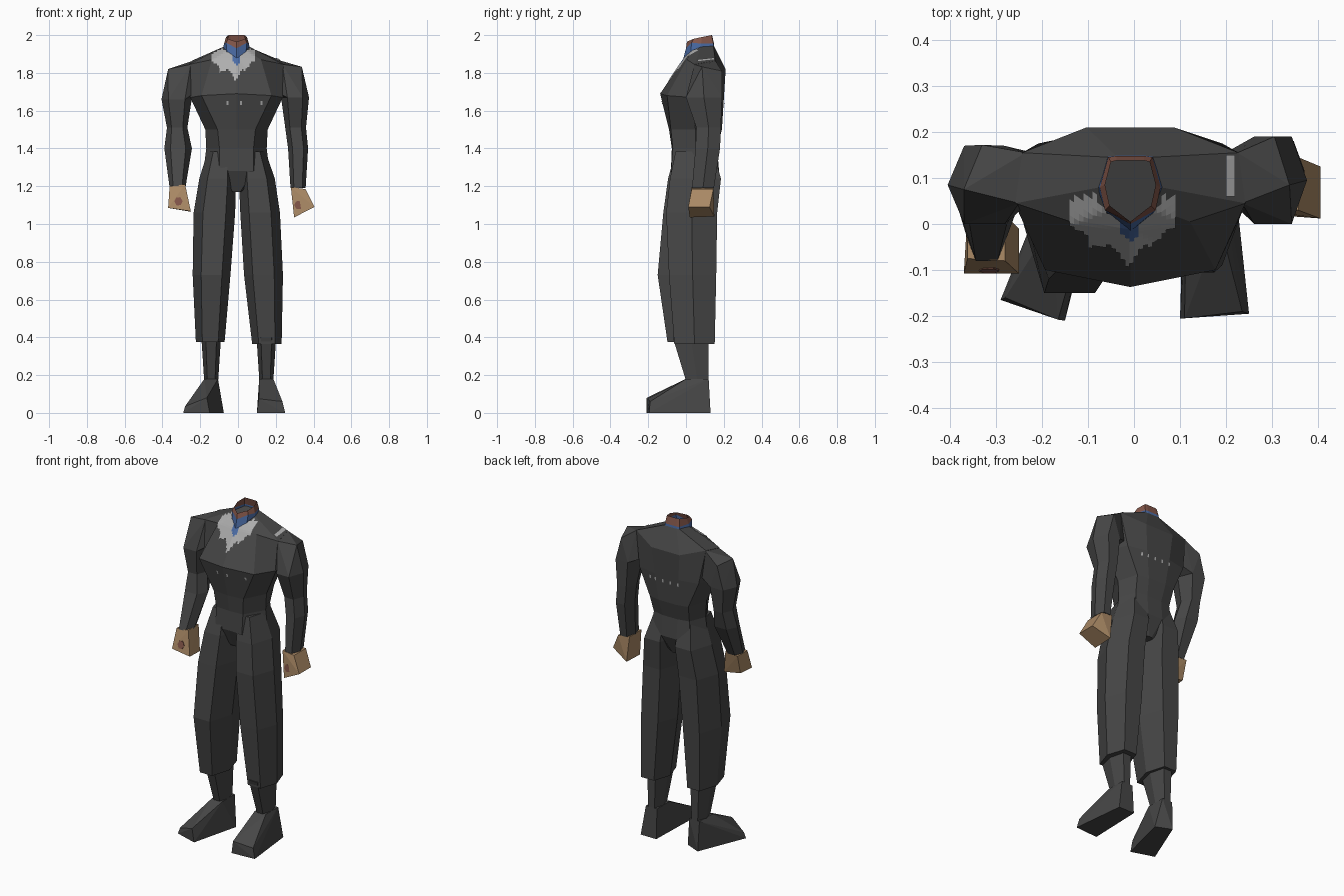
import bpy, bmesh
from mathutils import Vector
from mathutils.bvhtree import BVHTree

if "Cube" in bpy.data.objects:
    bpy.data.objects.remove(bpy.data.objects["Cube"])


def material(name, rgb):
    m = bpy.data.materials.new(name)
    m.diffuse_color = (*rgb, 1)
    m.use_nodes = True
    m.node_tree.nodes["Principled BSDF"].inputs["Base Color"].default_value = m.diffuse_color
    return m


CLOTH = material("charcoal cloth", (0.062, 0.062, 0.062))
SHIRT = material("light grey", (0.42, 0.42, 0.42))
BLUE = material("collar blue", (0.07, 0.15, 0.38))
HAND = material("tan skin", (0.40, 0.25, 0.13))
NECK = material("brown skin", (0.22, 0.09, 0.065))


def make(name, bm, *mats):
    me = bpy.data.meshes.new(name)
    bm.to_mesh(me)
    bm.free()
    for m in mats:
        me.materials.append(m)
    ob = bpy.data.objects.new(name, me)
    bpy.context.collection.objects.link(ob)
    return ob


def loft(name, rings, *mats, cap=True):
    """Skin a list of equal-length rings; band i gets material i if several are given."""
    bm = bmesh.new()
    vs = [[bm.verts.new(p) for p in r] for r in rings]
    n = len(vs[0])
    for i in range(len(vs) - 1):
        for j in range(n):
            k = (j + 1) % n
            f = bm.faces.new((vs[i][j], vs[i][k], vs[i + 1][k], vs[i + 1][j]))
            f.material_index = min(i, len(mats) - 1)
    if cap:
        bm.faces.new(vs[0][::-1])
        bm.faces.new(vs[-1])
    bmesh.ops.recalc_face_normals(bm, faces=bm.faces)
    return make(name, bm, *mats)


def hull(name, points, mat):
    bm = bmesh.new()
    for p in points:
        bm.verts.new(p)
    res = bmesh.ops.convex_hull(bm, input=bm.verts)
    inner = [v for v in res["geom_interior"] if isinstance(v, bmesh.types.BMVert)]
    bmesh.ops.delete(bm, geom=inner, context='VERTS')
    return make(name, bm, mat)


def hexring(cx, cy, z, rx, ry):
    shape = [(1, 0), (.55, 1), (-.55, 1), (-1, 0), (-.55, -1), (.55, -1)]
    return [(cx + a * rx, cy + b * ry, z) for a, b in shape]


def mirrored(half, dx=-0.008):
    """First point lies on the centre line, the rest are mirrored in x."""
    return ([(x + dx, y, z) for x, y, z in half] +
            [(-x + dx, y, z) for x, y, z in half[:0:-1]])


def level(z, *pts):
    return mirrored([(x, y, z) for x, y in pts])


# Torso, from crotch to neck base
torso = loft("torso", [
    level(1.17, (0, -.03), (.02, -.03), (.03, .05), (.025, .12), (.01, .13)),
    level(1.28, (0, -.075), (.09, -.08), (.175, .05), (.13, .16), (.05, .175)),
    level(1.40, (0, -.075), (.09, -.07), (.16, .05), (.12, .15), (.05, .165)),
    level(1.50, (0, -.09), (.10, -.08), (.165, .05), (.13, .175), (.06, .19)),
    mirrored([(0, -.137, 1.69), (.185, -.10, 1.68), (.245, .03, 1.67),
              (.20, .175, 1.66), (.08, .20, 1.66)]),
    mirrored([(0, -.008, 1.88), (.13, .005, 1.87), (.25, .045, 1.845),
              (.235, .155, 1.865), (.095, .21, 1.82)]),
    mirrored([(0, 0, 1.89), (.05, .035, 1.92), (.065, .08, 1.94),
              (.045, .145, 1.945), (.03, .147, 1.945)]),
], CLOTH)

# Open neck: blue collar band below, skin band above
loft("neck", [
    mirrored([(0, -.016, 1.868), (.05, .024, 1.905), (.072, .08, 1.92),
              (.05, .148, 1.92), (.03, .15, 1.92)]),
    mirrored([(0, .0, 1.93), (.055, .03, 1.96), (.066, .08, 1.955),
              (.048, .145, 1.955), (.03, .148, 1.955)]),
    mirrored([(0, .005, 1.965), (.045, .04, 1.98), (.055, .085, 1.99),
              (.042, .135, 2.0), (.03, .138, 2.0)]),
], BLUE, NECK, cap=False)

# Ragged worn patches, laid as small cells just over the torso
EDGE = [(-.14, 1.86), (-.105, 1.84), (-.10, 1.80), (-.05, 1.82), (-.01, 1.755),
        (.02, 1.82), (.05, 1.80), (.06, 1.85), (.09, 1.86)]
TREE = BVHTree.FromPolygons([v.co for v in torso.data.vertices],
                            [p.vertices for p in torso.data.polygons])
STEP = 0.01


def lower_edge(x):
    for (x0, z0), (x1, z1) in zip(EDGE, EDGE[1:]):
        if x0 <= x <= x1:
            return z0 + (z1 - z0) * (x - x0) / (x1 - x0)
    return 9


def patch(name, cells, direction, is_blue=lambda x, z: False):
    """Project grid cells (x and z, or x and y when looking down) onto the torso."""
    bm, grid, d = bmesh.new(), {}, Vector(direction)

    def point(i, j):
        if (i, j) not in grid:
            a, b = i * STEP, j * STEP
            flat = Vector((a, b, 0)) if d.z else Vector((a, 0, b))
            hit, normal = TREE.ray_cast(flat - d * 3, d)[:2]
            hidden = hit is None or (d.y > 0 and abs(a + .008) < .065
                                     and hit.y > .7 * abs(a + .008) + .005)
            grid[i, j] = None if hidden else bm.verts.new(hit - d * .004)
        return grid[i, j]

    for i, j in cells:
        c = [point(i, j), point(i + 1, j), point(i + 1, j + 1), point(i, j + 1)]
        if all(c):
            f = bm.faces.new(c)
            f.material_index = int(is_blue((i + .5) * STEP, (j + .5) * STEP))
    make(name, bm, SHIRT, BLUE)


patch("chest_patch", [(i, j) for i in range(-14, 9) for j in range(174, 196)
                      if (j + .5) * STEP > lower_edge((i + .5) * STEP)],
      (0, 1, 0), lambda x, z: abs(x + .008) < .022 and z > 1.84 + abs(x + .008))
patch("chest_flecks", [(i, j) for i in (-6, 1, 12) for j in (163, 164)], (0, 1, 0))
patch("back_flecks", [(i, j) for i in (-9, -4, 1, 6, 10) for j in (162, 163)], (0, -1, 0))
patch("shoulder_patch", [(i, j) for i in (20, 21) for j in range(6, 15)], (0, 0, -1))

# Shoulders bridge the torso and the first arm ring
left_top = hexring(-.325, .085, 1.66, .08, .085)
right_top = hexring(.302, .095, 1.67, .074, .095)
hull("left_shoulder", left_top + [
    (-.25, .045, 1.845), (-.235, .155, 1.865), (-.235, .04, 1.69), (-.20, .15, 1.70),
    (-.37, .075, 1.82), (-.33, .172, 1.80)], CLOTH)
hull("right_shoulder", right_top + [
    (.235, .045, 1.845), (.225, .155, 1.865), (.22, .04, 1.69), (.19, .15, 1.70),
    (.338, .085, 1.832), (.305, .19, 1.81)], CLOTH)

# Arms, from below the shoulder to the wrist
loft("left_arm", [left_top,
                  hexring(-.322, .085, 1.51, .054, .065),
                  hexring(-.317, .06, 1.40, .073, .062),
                  hexring(-.32, -.03, 1.20, .043, .05)], CLOTH)
loft("right_arm", [right_top,
                   hexring(.305, .12, 1.51, .055, .065),
                   hexring(.318, .115, 1.40, .053, .065),
                   hexring(.318, .09, 1.19, .04, .058)], CLOTH)

# Fists, with a small dark mark on the front of each
hull("left_hand", [(-.362, -.075, 1.20), (-.28, -.08, 1.21), (-.28, .02, 1.21),
                   (-.362, .02, 1.20), (-.37, -.108, 1.085), (-.25, -.108, 1.068),
                   (-.25, -.01, 1.065), (-.36, -.01, 1.085)], HAND)
hull("right_hand", [(.28, .03, 1.195), (.357, .03, 1.185), (.357, .145, 1.185),
                    (.28, .145, 1.195), (.297, .02, 1.035), (.405, .012, 1.09),
                    (.405, .125, 1.09), (.297, .15, 1.04)], HAND)
for side, x, y, z, slope in (("left", -.315, -.0995, 1.12, .24), ("right", .32, .023, 1.10, .07)):
    ring = [(.022, 0), (.01, .022), (-.012, .02), (-.022, 0), (-.01, -.022), (.012, -.02)]
    hull(side + "_hand_mark", [(x + a, y + slope * b + t, z + b)
                               for t in (-.003, .005) for a, b in ring], NECK)

# Trouser legs, hip to hem
loft("left_leg", [hexring(-.095, .045, 1.385, .065, .10),
                  hexring(-.108, .045, 1.24, .097, .14),
                  hexring(-.125, .022, 1.06, .11, .142),
                  hexring(-.14, .0, .73, .10, .15),
                  hexring(-.147, .02, .375, .076, .118)], CLOTH)
loft("right_leg", [hexring(.08, .045, 1.385, .065, .10),
                   hexring(.10, .05, 1.24, .095, .135),
                   hexring(.117, .03, 1.06, .105, .135),
                   hexring(.135, .035, .73, .103, .125),
                   hexring(.153, .045, .365, .078, .107)], CLOTH)

# Boots: shaft and wedge foot
for side, x in (("left", -.142), ("right", .15)):
    loft(side + "_boot_shaft", [hexring(x, .025, .40, .052, .095),
                                hexring(x, .06, .17, .037, .06)], CLOTH)
hull("left_foot", [(-.29, -.165, 0), (-.15, -.21, 0), (-.075, .09, 0), (-.17, .13, 0),
                   (-.28, -.16, .035), (-.165, -.208, .08),
                   (-.178, .0, .18), (-.106, .0, .18), (-.106, .12, .18), (-.175, .12, .18)], CLOTH)
hull("right_foot", [(.10, -.205, 0), (.25, -.195, 0), (.215, .13, 0), (.11, .13, 0),
                    (.11, -.205, .075), (.235, -.19, .06),
                    (.112, .0, .18), (.187, .0, .18), (.187, .12, .18), (.112, .12, .18)], CLOTH)
